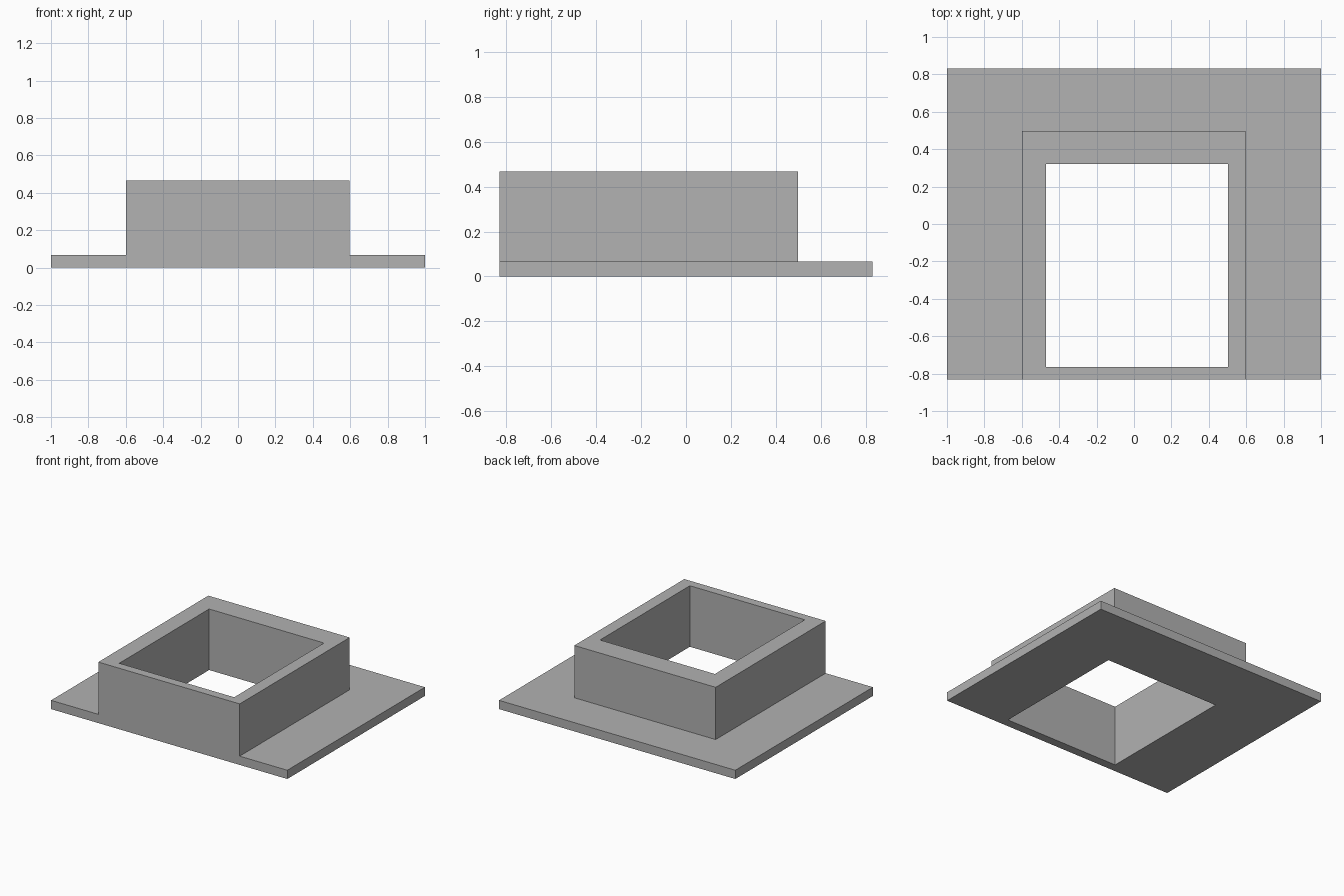
import bpy
import bmesh

default = bpy.data.objects.get("Cube")
if default:
    bpy.data.objects.remove(default, do_unlink=True)

# Plan lines: flange edge, collar outside, opening, collar outside, flange edge
XS = [-1.0, -0.6, -0.47, 0.503, 0.597, 1.0]
YS = [-0.832, -0.765, 0.322, 0.498, 0.832]
FLANGE_HEIGHT = 0.067
COLLAR_HEIGHT = 0.467


def raise_faces(bm, faces, height, keep_floor):
    """Extrude the faces straight up, optionally keeping the floor."""
    new = bmesh.ops.extrude_face_region(bm, geom=faces)["geom"]
    verts = [g for g in new if isinstance(g, bmesh.types.BMVert)]
    bmesh.ops.translate(bm, vec=(0, 0, height), verts=verts)
    if not keep_floor:
        old = [f for f in faces if f.is_valid]
        if old:
            bmesh.ops.delete(bm, geom=old, context="FACES")
    return [g for g in new if isinstance(g, bmesh.types.BMFace)]


bm = bmesh.new()

# Flat plan with the opening left out
grid = [[bm.verts.new((x, y, 0)) for y in YS] for x in XS]
plan = []
for i in range(len(XS) - 1):
    for j in range(len(YS) - 1):
        if (i, j) != (2, 1):
            plan.append(bm.faces.new((grid[i][j], grid[i + 1][j],
                                      grid[i + 1][j + 1], grid[i][j + 1])))

# Flange plate, then the collar around the opening
top = raise_faces(bm, plan, FLANGE_HEIGHT, True)
collar = [f for f in top
          if XS[1] < f.calc_center_median().x < XS[4]
          and f.calc_center_median().y < YS[3]]
raise_faces(bm, collar, COLLAR_HEIGHT - FLANGE_HEIGHT, False)
bmesh.ops.recalc_face_normals(bm, faces=bm.faces)

mesh = bpy.data.meshes.new("flanged_collar")
bm.to_mesh(mesh)
bm.free()
body = bpy.data.objects.new("flanged_collar", mesh)
bpy.context.collection.objects.link(body)

# Plain grey finish
grey = bpy.data.materials.new("plain_grey")
grey.use_nodes = True
colour = (0.445, 0.445, 0.445, 1.0)
grey.diffuse_color = colour
grey.node_tree.nodes["Principled BSDF"].inputs["Base Color"].default_value = colour
mesh.materials.append(grey)
